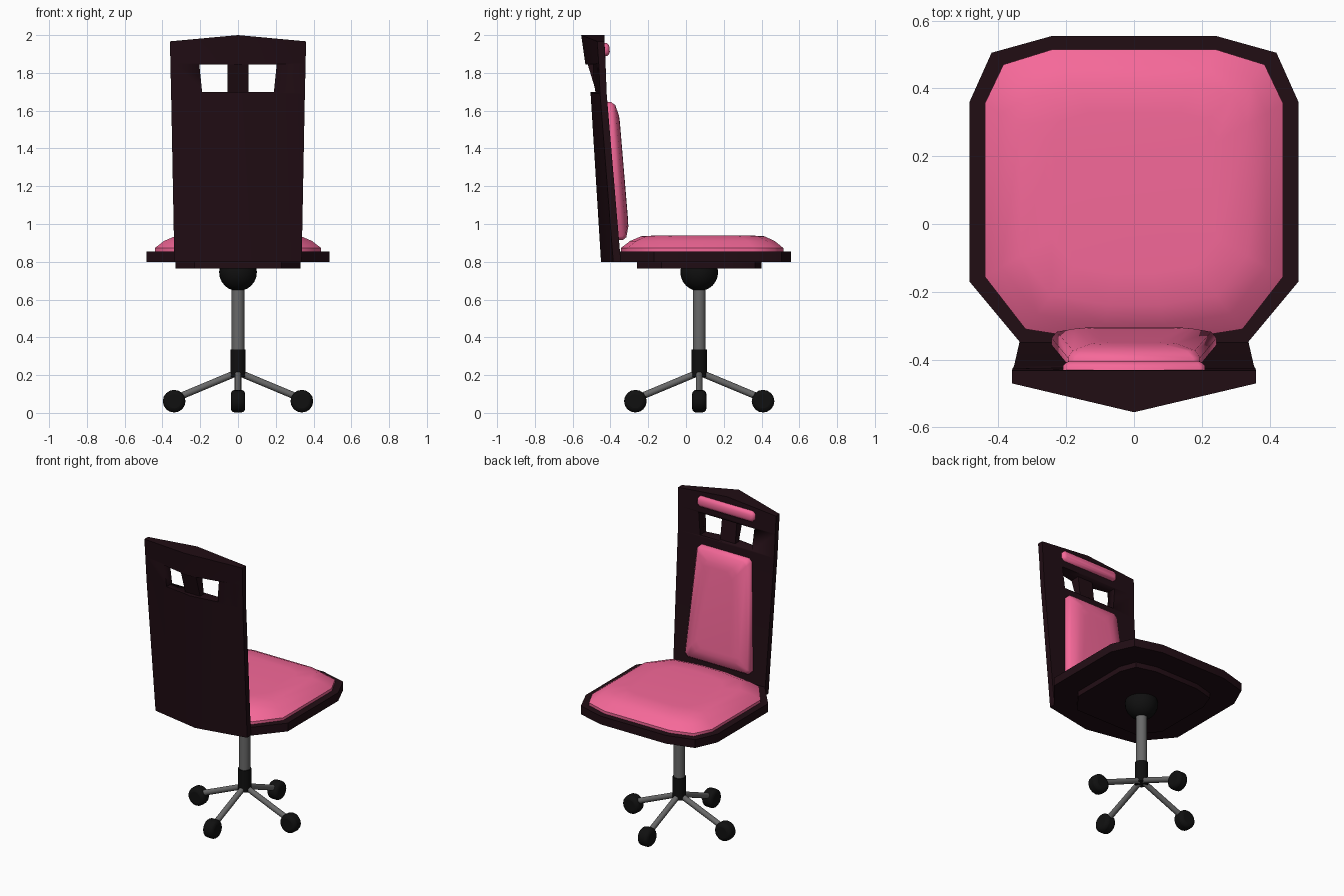
import bpy, bmesh, math
from mathutils import Vector

if "Cube" in bpy.data.objects:
    bpy.data.objects.remove(bpy.data.objects["Cube"])


def material(name, rgb):
    m = bpy.data.materials.new(name)
    m.diffuse_color = (*rgb, 1)
    m.use_nodes = True
    m.node_tree.nodes["Principled BSDF"].inputs["Base Color"].default_value = m.diffuse_color
    return m


WOOD = material("dark_wood", (0.015, 0.004, 0.007))
PINK = material("pink_fabric", (0.92, 0.14, 0.32))
BLACK = material("black_plastic", (0.005, 0.005, 0.005))
STEEL = material("steel", (0.14, 0.14, 0.14))


def finish(ob, name, mat, angle=35):
    ob.name = name
    ob.data.materials.append(mat)
    bpy.ops.object.select_all(action='DESELECT')
    ob.select_set(True)
    bpy.context.view_layer.objects.active = ob
    bpy.ops.object.shade_smooth_by_angle(angle=math.radians(angle))
    return ob


def loft(name, rings, mat, angle=35):
    """Closed solid through a list of equal-length point rings."""
    bm = bmesh.new()
    loops = [[bm.verts.new(p) for p in r] for r in rings]
    n = len(loops[0])
    for a, b in zip(loops, loops[1:]):
        for i in range(n):
            j = (i + 1) % n
            bm.faces.new((a[i], a[j], b[j], b[i]))
    bm.faces.new(loops[0][::-1])
    bm.faces.new(loops[-1])
    bmesh.ops.recalc_face_normals(bm, faces=bm.faces)
    me = bpy.data.meshes.new(name)
    bm.to_mesh(me)
    bm.free()
    ob = bpy.data.objects.new(name, me)
    bpy.context.collection.objects.link(ob)
    return finish(ob, name, mat, angle)


def rod(name, a, b, r, mat, sides=16):
    a, b = Vector(a), Vector(b)
    d = b - a
    bpy.ops.mesh.primitive_cylinder_add(vertices=sides, radius=r, depth=d.length, location=(a + b) / 2,
                                        rotation=d.to_track_quat('Z', 'Y').to_euler())
    return finish(bpy.context.object, name, mat)


def mirrored(half):
    return half + [(-x, y) for x, y in reversed(half)]


def ring(outline, z, s=1.0, cy=0.1):
    return [(x * s, cy + (y - cy) * s, z) for x, y in outline]


# Seat board with a smaller plate below
board = mirrored([(0.24, 0.555), (0.42, 0.505), (0.485, 0.36), (0.485, -0.17), (0.335, -0.35)])
loft("seat_board", [ring(board, 0.80), ring(board, 0.855)], WOOD)
plate = mirrored([(0.16, 0.40), (0.29, 0.365), (0.33, 0.26), (0.33, -0.13), (0.23, -0.26)])
loft("seat_under_plate", [ring(plate, 0.765), ring(plate, 0.805)], WOOD)

# Seat cushion
pad = mirrored([(0.24, 0.515), (0.385, 0.47), (0.44, 0.355), (0.44, -0.155), (0.32, -0.31), (0.1, -0.345)])
loft("seat_cushion", [ring(pad, 0.85), ring(pad, 0.873), ring(pad, 0.91, 0.89),
                      ring(pad, 0.935, 0.76), ring(pad, 0.94, 0.55)], PINK, 50)

# Backrest: flat front, V-shaped back
rings = []
for z, zc, w, front, side, mid in [(0.80, 0.80, 0.337, -0.345, -0.385, -0.45),
                                   (1.69, 1.69, 0.354, -0.42, -0.455, -0.505),
                                   (1.85, 1.86, 0.358, -0.426, -0.462, -0.535),
                                   (1.967, 2.0, 0.36, -0.432, -0.47, -0.555)]:
    rings.append([(-w, front, z), (0, front, zc), (w, front, z), (w, side, z), (0, mid, zc), (-w, side, z)])
back = loft("backrest", rings, WOOD)

# Window opening cut through the backrest
cutter = loft("window_cutter", [[(x, y, z) for x, y in ((-w, -0.7), (w, -0.7), (w, -0.2), (-w, -0.2))]
                                for w, z in ((0.19, 1.70), (0.205, 1.845))], WOOD)
cutter.hide_render = True
mod = back.modifiers.new("window", 'BOOLEAN')
mod.operation = 'DIFFERENCE'
mod.solver = 'EXACT'
mod.object = cutter
bpy.context.view_layer.objects.active = back
bpy.ops.object.modifier_apply(modifier=mod.name)
bpy.data.objects.remove(cutter, do_unlink=True)

# Slat dividing the window
loft("window_slat", [[(-0.055, f, z), (0.055, f, z), (0.055, b, z), (-0.055, b, z)]
                     for z, f, b in ((1.68, -0.435, -0.47), (1.86, -0.46, -0.525))], WOOD)


def front_y(z):
    return -0.345 - (z - 0.8) * 0.084 if z < 1.69 else -0.42 - (z - 1.69) * 0.043


def back_pad(name, z0, z1, w0, w1, layers):
    """Padded panel on the backrest: layers are (inset, bulge)."""
    rs = []
    for inset, bulge in layers:
        a, b, c = z0 + inset, z1 - inset, 0.02 + inset * 0.2
        c = min(c, (b - a) / 4)
        pts = [(w0 - inset - c, a), (w0 - inset, a + c), (w1 - inset, b - c), (w1 - inset - c, b)]
        rs.append([(x, front_y(z) + bulge, z) for x, z in mirrored(pts)])
    return loft(name, rs, PINK, 50)


# Back cushion and head pad
back_pad("back_cushion", 0.915, 1.645, 0.243, 0.195,
         [(0, -0.01), (0, 0.02), (0.015, 0.04), (0.07, 0.055), (0.1, 0.057)])
back_pad("head_pad", 1.89, 1.957, 0.21, 0.21, [(0, -0.01), (0, 0.012), (0.01, 0.022), (0.02, 0.026)])

# Swivel hub, column and collar
CY = 0.07
bpy.ops.mesh.primitive_uv_sphere_add(segments=24, ring_count=12, radius=0.1, location=(0, CY, 0.745))
finish(bpy.context.object, "swivel_hub", BLACK)
rod("column", (0, CY, 0.3), (0, CY, 0.68), 0.034, STEEL, 24)
rod("collar", (0, CY, 0.19), (0, CY, 0.335), 0.04, BLACK, 24)

# Four legs with rounded wheels
for i in range(4):
    t = i * math.pi / 2
    d = Vector((math.cos(t), math.sin(t), 0))
    c = Vector((0, CY, 0))
    tip = c + d * 0.338 + Vector((0, 0, 0.062))
    rod(f"leg_{i + 1}", c + Vector((0, 0, 0.215)), tip + Vector((0, 0, 0.012)), 0.018, STEEL, 12)
    side = Vector((-d.y, d.x, 0)) * 0.038
    wheel = rod(f"wheel_{i + 1}", tip - side, tip + side, 0.06, BLACK, 16)
    bev = wheel.modifiers.new("rounding", 'BEVEL')
    bev.width = 0.022
    bev.segments = 3
